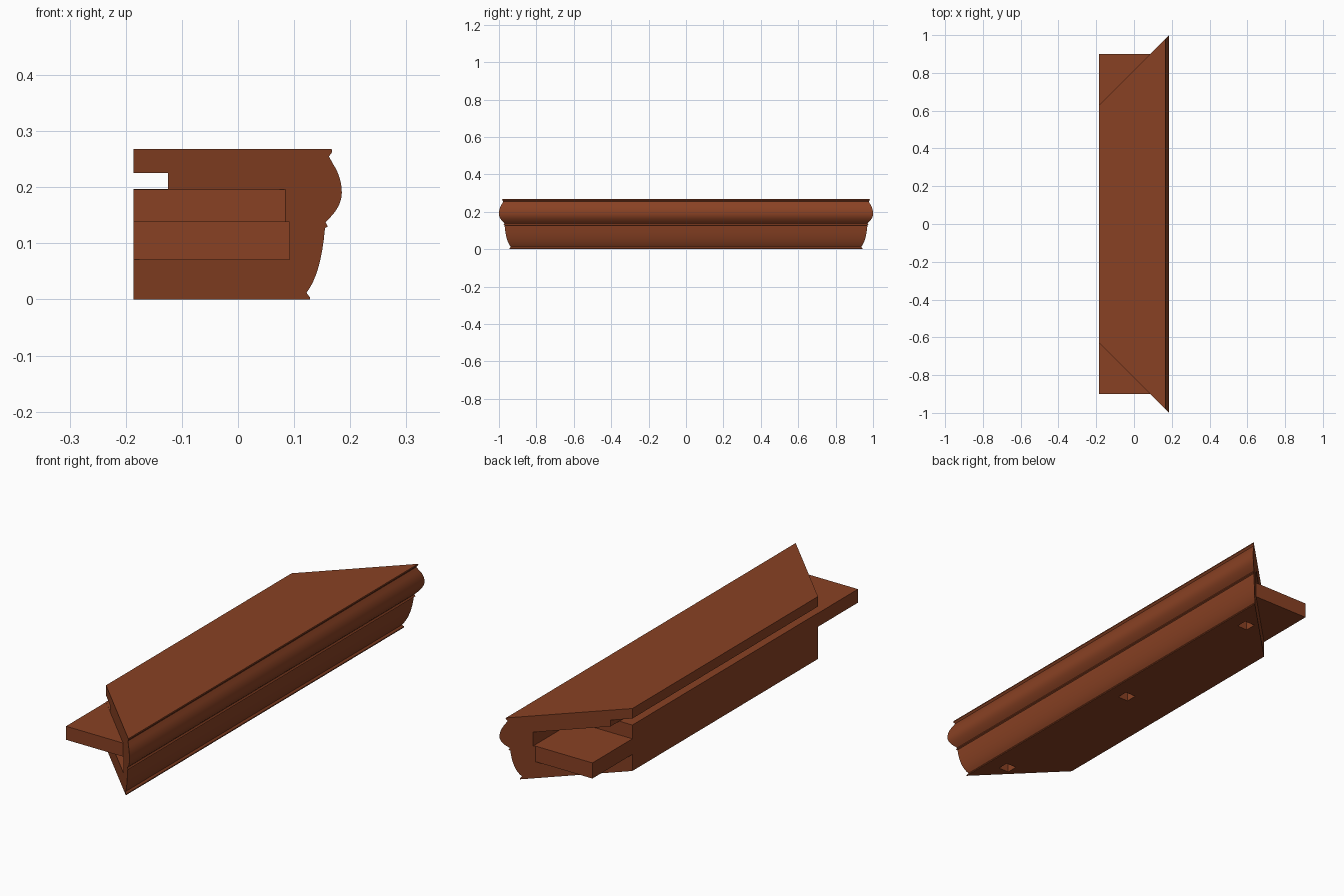
import bpy, bmesh, math

if "Cube" in bpy.data.objects:
    bpy.data.objects.remove(bpy.data.objects["Cube"])

wood = bpy.data.materials.new("reddish brown wood")
wood.diffuse_color = (0.25, 0.053, 0.017, 1)
wood.use_nodes = True
wood.node_tree.nodes["Principled BSDF"].inputs["Base Color"].default_value = wood.diffuse_color

BACK, FRONT = -0.186, 0.185
MITRE = 1 - FRONT            # mitre line: |y| = MITRE + x
TONGUE_X, TONGUE_Y = 0.092, 0.90
Z_LOW, Z_MID, Z_HIGH = 0.071, 0.138, 0.196


def new_object(name, bm):
    bmesh.ops.recalc_face_normals(bm, faces=bm.faces[:])
    mesh = bpy.data.meshes.new(name)
    bm.to_mesh(mesh)
    bm.free()
    mesh.materials.append(wood)
    ob = bpy.data.objects.new(name, mesh)
    bpy.context.collection.objects.link(ob)
    return ob


def prism(name, ring_a, ring_b):
    """Solid between two matching rings of points."""
    bm = bmesh.new()
    a = [bm.verts.new(p) for p in ring_a]
    b = [bm.verts.new(p) for p in ring_b]
    bm.faces.new(a)
    bm.faces.new(b)
    for i in range(len(a)):
        j = (i + 1) % len(a)
        bm.faces.new((a[i], a[j], b[j], b[i]))
    return new_object(name, bm)


def box(name, x0, x1, y0, y1, z0, z1):
    ring = [(x0, y0), (x1, y0), (x1, y1), (x0, y1)]
    return prism(name, [(x, y, z0) for x, y in ring], [(x, y, z1) for x, y in ring])


def curve(p0, p1, p2, n=8):
    """Quadratic curve from p0 to p2, without its end point."""
    return [tuple((1-t)**2*a + 2*t*(1-t)*b + t*t*c for a, b, c in zip(p0, p1, p2))
            for t in (i / n for i in range(n))]


# moulding profile (x, z): flat base, cove, round nose, top lip, back groove
profile = [(BACK, 0), (0.128, 0), (0.128, 0.004)]
profile += curve((0.122, 0.012), (0.148, 0.045), (0.155, 0.127))
profile += [(0.155, 0.127), (0.160, 0.130), (0.156, 0.138)]
profile += curve((0.158, 0.140), (0.185, 0.165), (FRONT, 0.190))
profile += curve((FRONT, 0.190), (0.185, 0.222), (0.164, 0.249))
profile += [(0.162, 0.255), (0.168, 0.263), (0.167, 0.268),
            (BACK, 0.268), (BACK, 0.225), (-0.125, 0.225),
            (-0.125, 0.197), (BACK, 0.197)]

# moulding body, mitred at both ends
body = prism("moulding_body",
             [(x, -(MITRE + x), z) for x, z in profile],
             [(x, MITRE + x, z) for x, z in profile])

# pockets: upper one at the rear end, lower one at the front end; dowel holes below
inner = MITRE + BACK
cutters = [box("rear_pocket", -0.3, TONGUE_X, inner, 1.2, Z_MID, 0.198),
           box("front_pocket", -0.3, TONGUE_X, -1.2, -inner, Z_LOW, Z_MID)]
for y in (-0.78, 0, 0.78):
    cutters.append(box("dowel_hole", 0.015, 0.065, y - 0.025, y + 0.025, -0.05, 0.05))

bpy.context.view_layer.objects.active = body
for c in cutters:
    c.hide_render = True
    m = body.modifiers.new("cut", 'BOOLEAN')
    m.operation, m.solver, m.object = 'DIFFERENCE', 'EXACT', c
    bpy.ops.object.modifier_apply(modifier=m.name)
    bpy.data.objects.remove(c)

# half-lap tongues sticking out of the mitres
corner = TONGUE_Y - MITRE
for name, s, z0, z1 in (("rear_tongue", 1, Z_LOW, Z_MID),
                        ("front_tongue", -1, Z_MID, Z_HIGH)):
    tri = [(BACK, s * inner), (corner, s * TONGUE_Y), (BACK, s * TONGUE_Y)]
    prism(name, [(x, y, z0) for x, y in tri], [(x, y, z1) for x, y in tri])

# smooth the moulded curve, keep the edges sharp
bpy.ops.object.select_all(action='DESELECT')
body.select_set(True)
bpy.ops.object.shade_smooth_by_angle(angle=math.radians(25))
